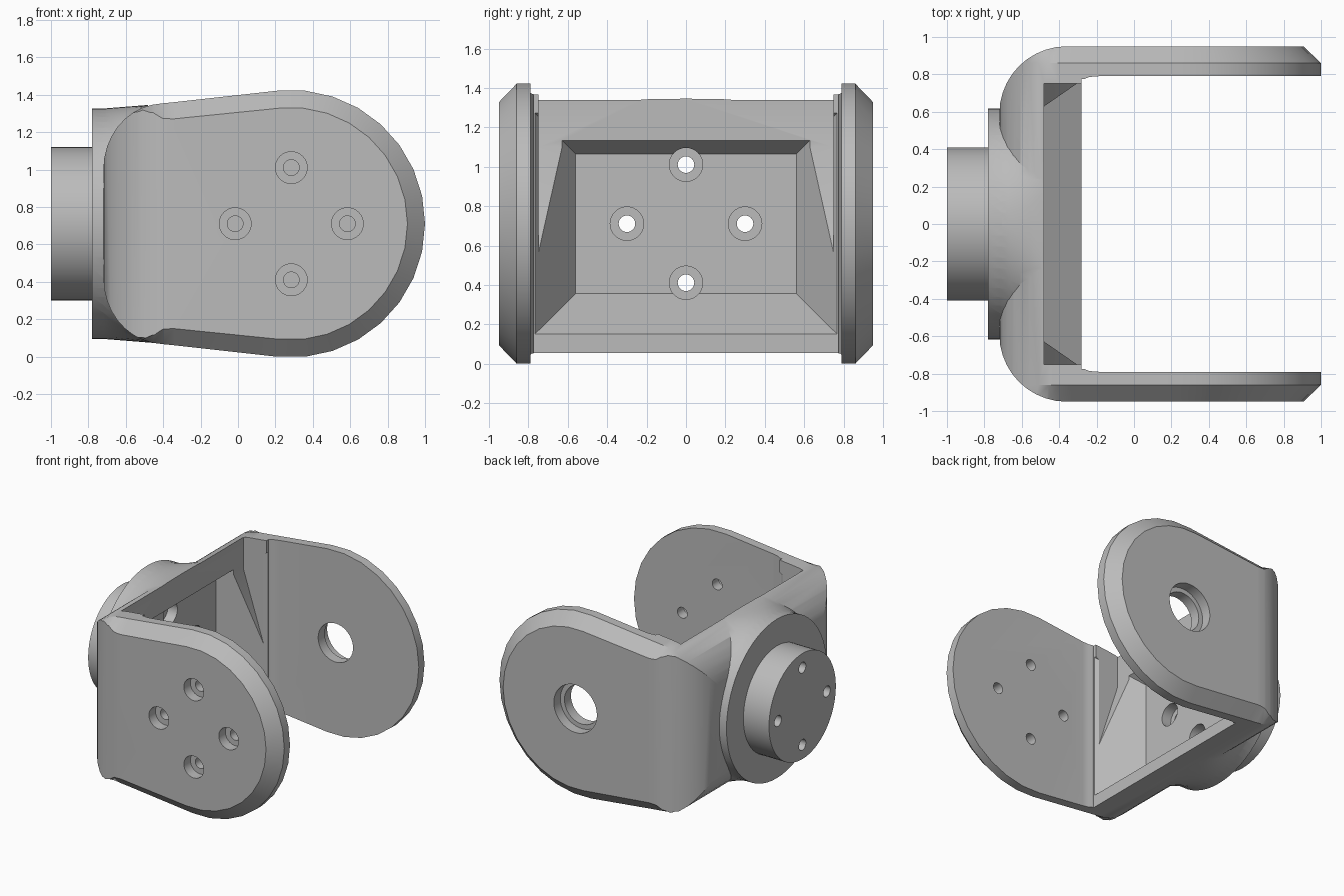
import bpy
import math
from mathutils import Matrix, Vector

cube = bpy.data.objects.get("Cube")
if cube:
    bpy.data.objects.remove(cube, do_unlink=True)

grey = bpy.data.materials.new("plain grey")
grey.use_nodes = True
COLOUR = (0.5, 0.5, 0.5, 1)
grey.diffuse_color = COLOUR
grey.node_tree.nodes["Principled BSDF"].inputs["Base Color"].default_value = COLOUR

MID = 0.711          # height of the main axis
PIVOT = 0.285        # x of the arm pivot
R = 0.715            # radius of the arm ends


def loft(name, rings):
    """Closed solid through matching rings of points."""
    n = len(rings[0])
    verts = [p for ring in rings for p in ring]
    faces = [tuple(range(n))[::-1], tuple(range(len(verts) - n, len(verts)))]
    for k in range(len(rings) - 1):
        for i in range(n):
            j = (i + 1) % n
            a, b = k * n, (k + 1) * n
            faces.append((a + i, a + j, b + j, b + i))
    mesh = bpy.data.meshes.new(name)
    mesh.from_pydata(verts, [], faces)
    obj = bpy.data.objects.new(name, mesh)
    bpy.context.collection.objects.link(obj)
    bpy.context.view_layer.objects.active = obj
    obj.select_set(True)
    bpy.ops.object.mode_set(mode='EDIT')
    bpy.ops.mesh.select_all(action='SELECT')
    bpy.ops.mesh.normals_make_consistent(inside=False)
    bpy.ops.object.mode_set(mode='OBJECT')
    obj.select_set(False)
    mesh.materials.append(grey)
    return obj


def rod(name, axis, start, end, u, z, radius, sides=32):
    """Cylinder along x or y; u is its place on the other level axis."""
    def point(s, i):
        a = math.tau * i / sides
        p, q = u + radius * math.cos(a), z + radius * math.sin(a)
        return (s, p, q) if axis == 'x' else (p, s, q)
    return loft(name, [[point(s, i) for i in range(sides)] for s in (start, end)])


def combine(target, tool, operation):
    mod = target.modifiers.new("combine", 'BOOLEAN')
    mod.operation, mod.solver, mod.object = operation, 'EXACT', tool
    bpy.context.view_layer.update()
    result = bpy.data.meshes.new_from_object(
        target.evaluated_get(bpy.context.evaluated_depsgraph_get()))
    target.modifiers.clear()
    target.data = result
    bpy.data.objects.remove(tool, do_unlink=True)


# Fork: U-shaped plan, extruded upward
half = [(1, 0.95), (-0.36, 0.95)]
for i in range(1, 11):
    a = math.radians(90 + 9 * i)
    half.append((-0.36 + 0.36 * math.cos(a), 0.59 + 0.36 * math.sin(a)))
inner = [(-0.28, 0.755), (-0.265, 0.775), (-0.24, 0.786), (-0.19, 0.79), (1, 0.79)]
plan = half + [(x, -y) for x, y in reversed(half)]
plan += [(x, -y) for x, y in reversed(inner)] + inner
fork = loft("fork", [[(x, y, z) for x, y in plan] for z in (-0.1, 1.6)])

# Side outline with chamfered outer rims, trims the fork
upper = []
for i in range(9):
    a = math.radians(12 * i)
    c, s = math.cos(a), math.sin(a)
    upper.append((PIVOT + R * c, R * s, PIVOT + (R - 0.095) * c, (R - 0.095) * s))
upper.append((-0.34, 0.65, -0.34, 0.56))
upper.append((-0.4, 0.644, -0.4, 0.56))
for i in range(1, 10):
    a = math.radians(90 + 10 * i)
    x, z = -0.4 + 0.32 * math.cos(a), 0.29 + 0.352 * math.sin(a)
    fade = max(0, 0.08 - 0.03 * i)
    upper.append((x, z, x, z - fade))
outline = upper + [(x, -z, cx, -cz) for x, z, cx, cz in reversed(upper[1:])]
wide = [(x, z + MID) for x, z, cx, cz in outline]
slim = [(cx, cz + MID) for x, z, cx, cz in outline]
trim = loft("trim", [[(x, y, z) for x, z in shape] for y, shape in
                     ((-0.951, slim), (-0.86, wide), (0.86, wide), (0.951, slim))])
combine(fork, trim, 'INTERSECT')

# Fairing: blends the round flange into the rectangular wall
STEPS = 64
rings = []
for k in range(7):
    t = k / 6
    x = -0.73 + 0.35 * t
    blend = t * t
    ring = []
    for i in range(STEPS):
        a = math.tau * i / STEPS
        c, s = math.cos(a), math.sin(a)
        power = 1 - 0.75 * blend
        ry, rz = 0.615 + 0.2 * blend, 0.615 + 0.028 * t
        ring.append((x, ry * math.copysign(abs(c) ** power, c),
                     MID + rz * math.copysign(abs(s) ** power, s)))
    rings.append(ring)
combine(fork, loft("fairing", rings), 'UNION')

# Round flange and mounting boss
combine(fork, rod("flange", 'x', -0.78, -0.70, 0, MID, 0.617, 64), 'UNION')
combine(fork, rod("boss", 'x', -1, -0.74, 0, MID, 0.41, 64), 'UNION')

# Clear the space between the arms in front of the wall
gap = [(-0.28, -0.775), (-0.28, 0.775), (-0.1, 0.775), (-0.1, -0.775)]
combine(fork, loft("gap", [[(x, y, z) for x, y in gap] for z in (-0.1, 1.6)]), 'DIFFERENCE')


# Tapered pocket in the inside of the wall
def frame(x, y, z):
    return [(x, -y, MID - z), (x, y, MID - z), (x, y, MID + z), (x, -y, MID + z)]


combine(fork, loft("pocket", [frame(-0.58, 0.56, 0.355), frame(-0.27, 0.775, 0.568)]),
        'DIFFERENCE')

# Set-back of the upper lip
step = [(-0.48, 1.6), (-0.48, 1.1), (-0.27, 0.45), (-0.27, 1.6)]
combine(fork, loft("set_back", [[(x, y, z) for x, z in step] for y in (-0.75, 0.75)]),
        'DIFFERENCE')

# Four counterbored screw holes in the wall and in the front arm
for dx, dz in ((0.3, 0), (-0.3, 0), (0, 0.3), (0, -0.3)):
    for radius, depth in ((0.042, -1.1), (0.085, -0.66)):
        combine(fork, rod("screw_hole", 'x', depth, -0.4, dx, MID + dz, radius), 'DIFFERENCE')
    for radius, depth in ((0.042, -0.7), (0.085, -0.87)):
        combine(fork, rod("screw_hole", 'y', -1, depth, PIVOT + dx, MID + dz, radius),
                'DIFFERENCE')

# Stepped bearing hole in the back arm
for radius, depth in ((0.15, 0.7), (0.185, 0.87)):
    combine(fork, rod("bearing_hole", 'y', depth, 1, PIVOT, MID, radius, 40), 'DIFFERENCE')

fork.name = "fork_bracket"
bpy.ops.object.select_all(action='DESELECT')
fork.select_set(True)
bpy.context.view_layer.objects.active = fork
bpy.ops.object.shade_smooth_by_angle(angle=math.radians(25))
